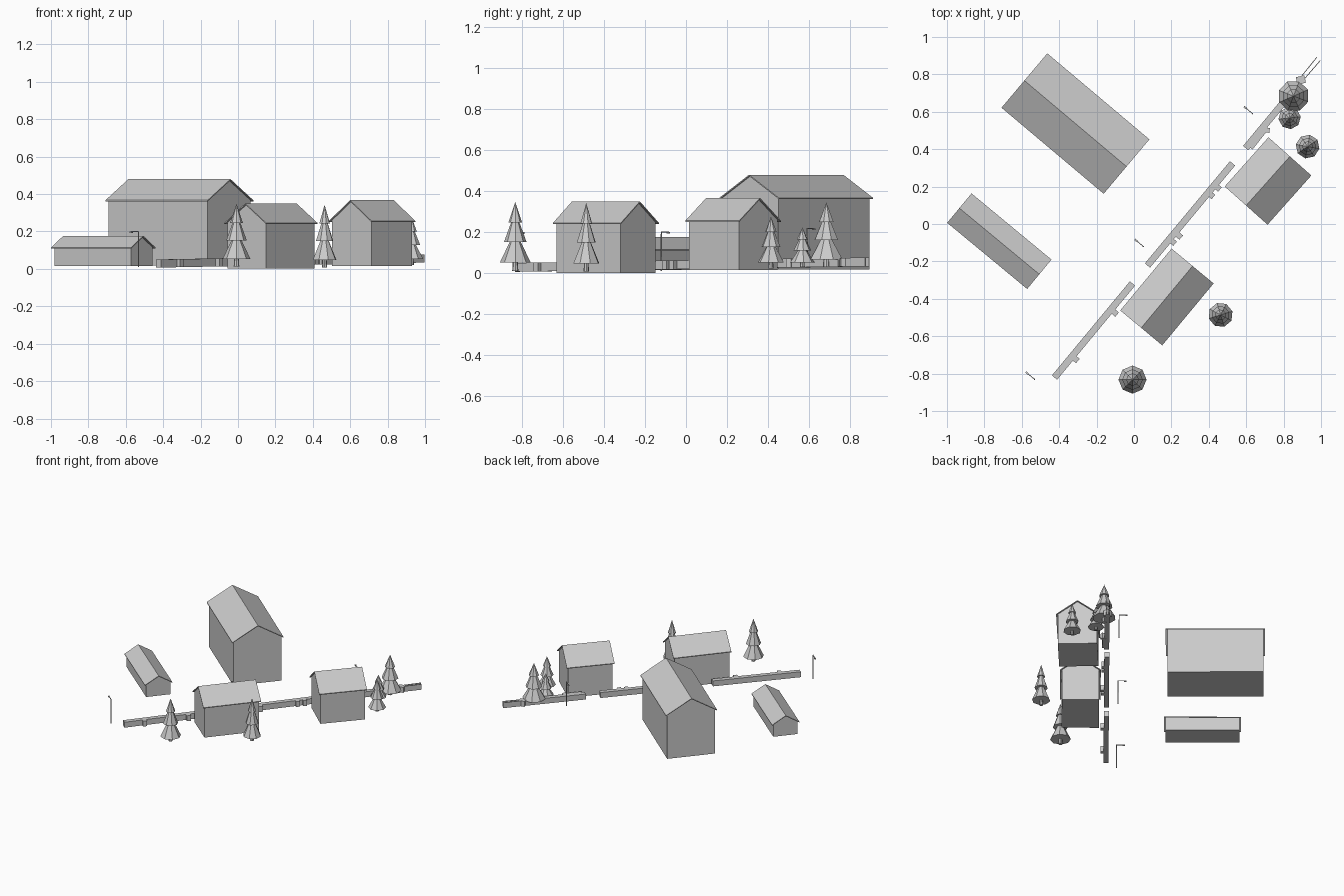
import bpy, math
from mathutils import Matrix, Vector

if "Cube" in bpy.data.objects:
    bpy.data.objects.remove(bpy.data.objects["Cube"])

def make(name, verts, faces):
    me = bpy.data.meshes.new(name)
    me.from_pydata(verts, [], faces)
    ob = bpy.data.objects.new(name, me)
    bpy.context.collection.objects.link(ob)
    return ob

# closed prism: profile in local (y, z), extruded along local x, turned and placed
def prism(name, profile, length, loc, angle):
    n = len(profile)
    m = Matrix.Translation(loc) @ Matrix.Rotation(math.radians(angle), 4, 'Z')
    verts = [m @ Vector((s * length / 2, y, z)) for s in (-1, 1) for y, z in profile]
    faces = [tuple(range(n))[::-1], tuple(range(n, 2 * n))]
    faces += [(i, (i + 1) % n, (i + 1) % n + n, i + n) for i in range(n)]
    return make(name, verts, faces)

# gabled building: pentagon walls plus thin overhanging roof
def building(name, x, y, angle, length, width, base, eave, ridge):
    over, t, h = 0.012, 0.006, width / 2
    slope = (ridge - eave) / h
    w = h - over
    we = eave + over * slope - t
    prism(name + "_walls", [(-w, base), (w, base), (w, we), (0, ridge - t), (-w, we)],
          length - 2 * over, (x, y, 0), angle)
    prism(name + "_roof", [(-h, eave - t), (0, ridge - t), (h, eave - t),
                           (h, eave), (0, ridge), (-h, eave)],
          length, (x, y, 0), angle)

def cone(name, sides, r1, r2, z0, z1, x, y, rot=0):
    bpy.ops.mesh.primitive_cone_add(vertices=sides, radius1=r1, radius2=r2, depth=z1 - z0,
                                    location=(x, y, (z0 + z1) / 2), rotation=(0, 0, rot))
    bpy.context.object.name = name

# conifer: trunk and three overlapping tiers
def tree(i, x, y, r, base, top):
    h = top - base
    cone(f"tree_{i}_trunk", 8, r * .2, r * .15, base, base + h * .2, x, y)
    for k, (f, a, b) in enumerate([(1, .12, .59), (.73, .42, .87), (.45, .70, 1)]):
        cone(f"tree_{i}_tier_{k}", 8, r * f, 0, base + a * h, base + b * h, x, y, .3 * i)

# low wall between two ground points that follows the rising ground
def wall(name, a, b, width, height=0.043):
    a, b = Vector((*a, 0)), Vector((*b, 0))
    d = (b - a).normalized()
    side = Vector((-d.y, d.x, 0)) * width / 2
    verts = []
    for p in (a, b):
        g = 0.018 + 0.012 * (p.x * 0.65 + p.y * 0.75)
        for s, z in ((-1, g), (1, g), (1, g + height), (-1, g + height)):
            verts.append(p + side * s + Vector((0, 0, z)))
    make(name, verts, [(3, 2, 1, 0), (4, 5, 6, 7), (0, 1, 5, 4), (1, 2, 6, 5),
                       (2, 3, 7, 6), (3, 0, 4, 7)])

# buildings
building("barn", -.313, .537, -40.1, .714, .380, .018, .367, .480)
building("shed", -.720, -.092, -39.6, .555, .204, .015, .115, .177)
building("house_a", .176, -.390, 50.3, .43, .292, .002, .245, .350)
building("house_b", .7165, .230, 48.3, .352, .307, .015, .256, .367)

# trees
for i, t in enumerate([(-.008, -.832, .075, .012, .347), (.463, -.486, .066, .008, .343),
                       (.928, .414, .064, .022, .276), (.832, .567, .060, .030, .223),
                       (.853, .684, .084, .030, .345)]):
    tree(i, *t)

# roadside wall in three runs
for i, (a, b) in enumerate([((-.425, -.821), (-.008, -.318)), ((.072, -.222), (.527, .324)),
                            ((.597, .406), (.885, .753))]):
    wall(f"wall_run_{i}", a, b, .036)

# short stubs on the garden side of the wall
ux, uy = math.cos(math.radians(-40)), math.sin(math.radians(-40))
for i, (x, y) in enumerate([(-.325, -.712), (-.115, -.464), (.195, -.085), (.228, -.052),
                            (.400, .165), (.435, .205)]):
    wall(f"wall_stub_{i}", (x - ux * .012, y - uy * .012), (x + ux * .032, y + uy * .032), .030)
wall("wall_return_long", (.625, .405), (.700, .500), .022)
wall("wall_return_short", (.690, .505), (.725, .500), .026)
wall("wall_end_block", (.87, .765), (.915, .775), .04)

# twin thin rails at the far end
wall("rail_left", (.865, .752), (.978, .892), .004)
wall("rail_right", (.880, .740), (.996, .874), .004)

# street lamps: post, arm, head
for i, (x, y, base) in enumerate([(-.532, -.830, .010), (.050, -.120, .012), (.634, .590, .028)]):
    top = base + .19
    cone(f"lamp_{i}_post", 6, .004, .003, base, top, x, y)
    prism(f"lamp_{i}_arm", [(-.002, -.003), (.002, -.003), (.002, .002), (-.002, .002)],
          .055, (x - .021, y + .0175, top), 140)
    prism(f"lamp_{i}_head", [(-.005, -.008), (.005, -.008), (.005, 0), (-.005, 0)],
          .016, (x - .040, y + .033, top), 140)
